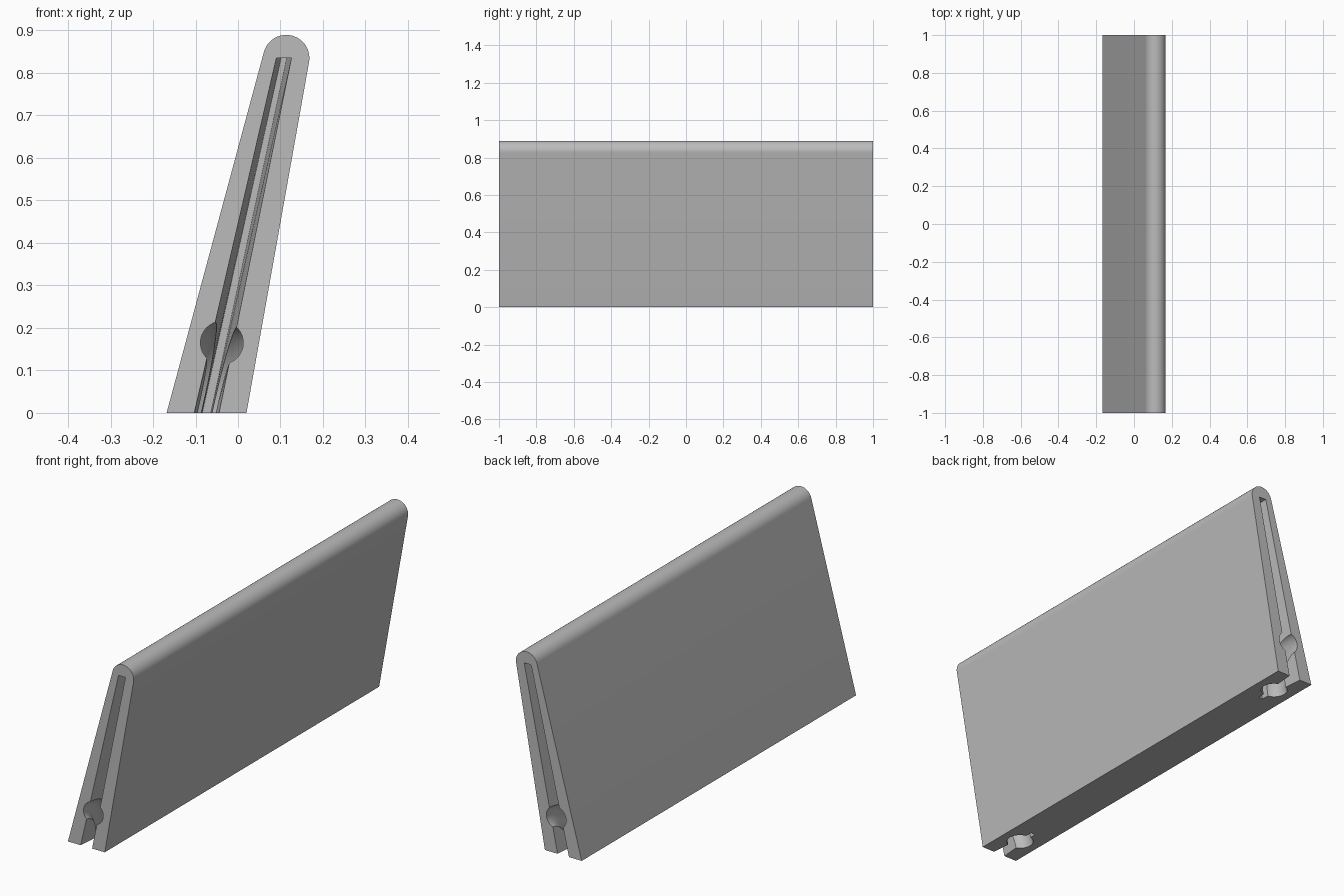
import bpy
import bmesh
from math import sin, cos, pi, radians
from mathutils import Vector

default = bpy.data.objects.get("Cube")
if default:
    bpy.data.objects.remove(default, do_unlink=True)

grey = bpy.data.materials.new("plain grey")
grey.use_nodes = True
colour = (0.5, 0.5, 0.5, 1)
grey.diffuse_color = colour
grey.node_tree.nodes["Principled BSDF"].inputs["Base Color"].default_value = colour


def loft(name, rings):
    """Closed solid through matching rings of points."""
    bm = bmesh.new()
    loops = [[bm.verts.new(p) for p in ring] for ring in rings]
    n = len(loops[0])
    for a, b in zip(loops, loops[1:]):
        for i in range(n):
            j = (i + 1) % n
            bm.faces.new((a[i], a[j], b[j], b[i]))
    bm.faces.new(loops[0])
    bm.faces.new(loops[-1])
    bmesh.ops.recalc_face_normals(bm, faces=bm.faces)
    mesh = bpy.data.meshes.new(name)
    bm.to_mesh(mesh)
    bm.free()
    mesh.materials.append(grey)
    obj = bpy.data.objects.new(name, mesh)
    bpy.context.collection.objects.link(obj)
    return obj


# Leaning wedge with a rounded top edge
CAP_X, CAP_Z, CAP_R = 0.1135, 0.835, 0.0545
START, END, STEPS = radians(-10), radians(165), 28
profile = [(-0.168, 0), (0.02, 0)]
for i in range(STEPS + 1):
    a = START + (END - START) * i / STEPS
    profile.append((CAP_X + CAP_R * cos(a), CAP_Z + CAP_R * sin(a)))
panel = loft("leaning_panel", [[(x, y, z) for x, z in profile] for y in (-1, 1)])

# Centre line of the slots and channels
SLOT_TOP, SLOT_DEPTH = 0.835, 0.23


def centre_x(z):
    return -0.074 + 0.218 * z


def slot_half_width(z, depth):
    outer = 0.029 - 0.0135 * z
    inner = 0.010 - 0.004 * z
    return outer + (inner - outer) * depth / SLOT_DEPTH


def slot_ring(side, depth):
    ring = []
    for z, sign in ((-0.05, -1), (-0.05, 1), (SLOT_TOP, 1), (SLOT_TOP, -1)):
        x = centre_x(z) + sign * slot_half_width(z, depth)
        ring.append((x, side * (1 - depth), z))
    return ring


# Elbow channel from the end face down to the underside
def elbow_rings(side, segments=32, steps=16):
    drop, reach = 0.165, 0.14
    path = [(-0.04, drop)]
    path += [(reach * sin(t), drop * cos(t))
             for t in (pi / 2 * i / steps for i in range(steps + 1))]
    path.append((reach, -0.04))
    rings = []
    for i, (depth, z) in enumerate(path):
        before, after = path[max(i - 1, 0)], path[min(i + 1, len(path) - 1)]
        along = Vector((after[0] - before[0], after[1] - before[1])).normalized()
        radius = 0.05 + 0.008 * i / len(path)
        ring = []
        for k in range(segments):
            a = 2 * pi * k / segments
            u, v = radius * cos(a), radius * sin(a)
            ring.append((centre_x(z) + u,
                         side * (1 - depth + v * along.y),
                         z + v * along.x))
        rings.append(ring)
    return rings


def cut(target, cutter):
    cutter.hide_render = True
    mod = target.modifiers.new("cut", "BOOLEAN")
    mod.operation = "DIFFERENCE"
    mod.solver = "EXACT"
    mod.object = cutter
    bpy.context.view_layer.objects.active = target
    bpy.ops.object.modifier_apply(modifier=mod.name)
    bpy.data.objects.remove(cutter, do_unlink=True)


# Matching tapered slot and channel at both ends
for side in (-1, 1):
    cut(panel, loft("slot_cutter", [slot_ring(side, d) for d in (-0.05, SLOT_DEPTH)]))
    cut(panel, loft("channel_cutter", elbow_rings(side)))

bpy.ops.object.select_all(action="DESELECT")
panel.select_set(True)
bpy.context.view_layer.objects.active = panel
bpy.ops.object.shade_smooth_by_angle(angle=radians(30))
